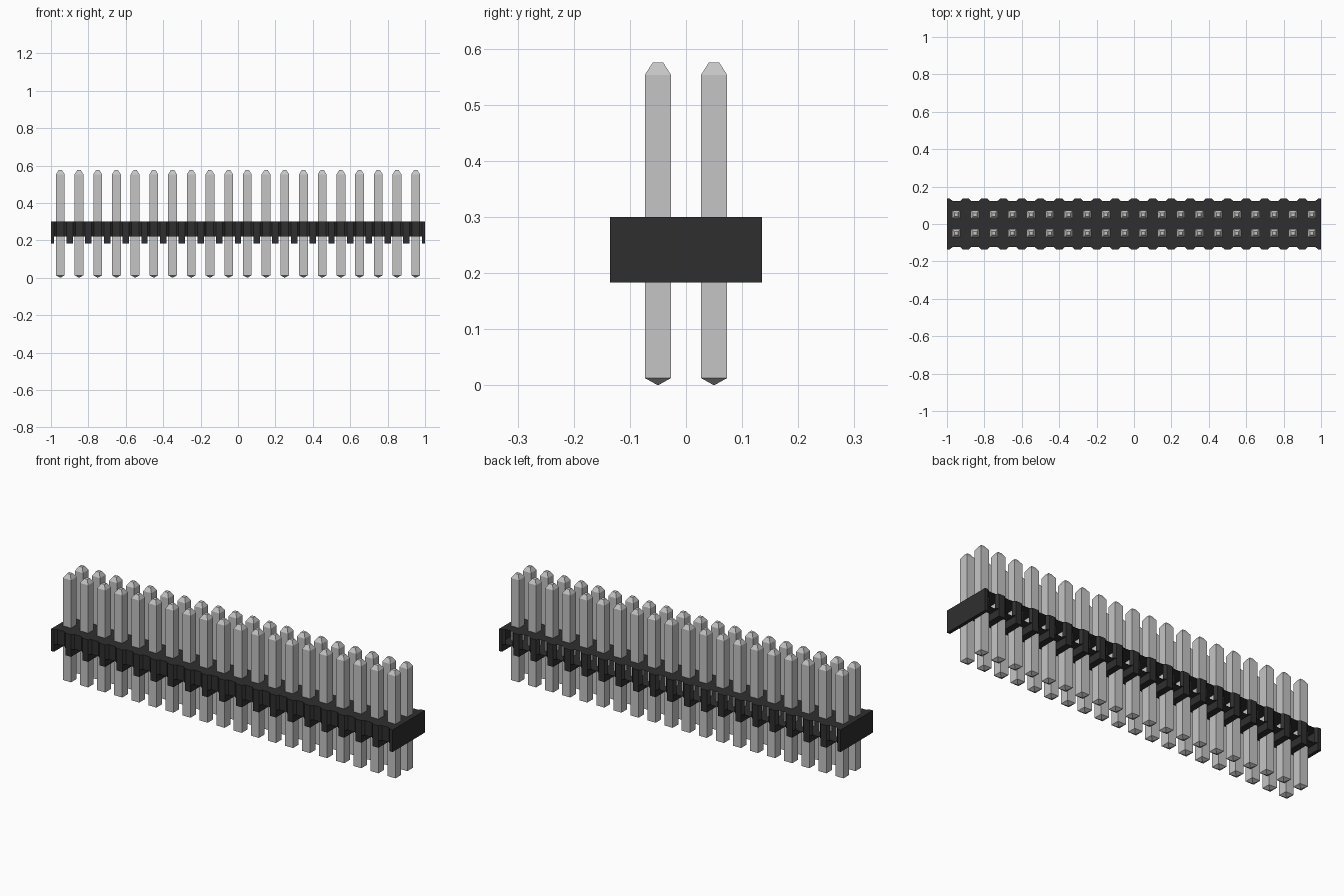
import bpy, bmesh

if "Cube" in bpy.data.objects:
    bpy.data.objects.remove(bpy.data.objects["Cube"])

COLUMNS, PITCH = 20, 0.1
HALF_Y = 0.135
Z_LOW, Z_MID, Z_TOP = 0.183, 0.222, 0.30
OPEN, FLOOR, DEPTH = 0.033, 0.02, 0.012   # side notch half widths and depth
COLUMN_X = [(i - (COLUMNS - 1) / 2) * PITCH for i in range(COLUMNS)]


def material(name, value):
    mat = bpy.data.materials.new(name)
    mat.use_nodes = True
    colour = (value, value, value, 1)
    mat.diffuse_color = colour
    mat.node_tree.nodes["Principled BSDF"].inputs["Base Color"].default_value = colour
    return mat


def finish(bm, name, mat):
    mesh = bpy.data.meshes.new(name)
    bm.to_mesh(mesh)
    bm.free()
    mesh.materials.append(mat)
    obj = bpy.data.objects.new(name, mesh)
    bpy.context.collection.objects.link(obj)
    return obj


def add_box(bm, x0, x1, y0, y1, z0, z1):
    verts = bmesh.ops.create_cube(bm, size=1)["verts"]
    for v in verts:
        v.co = (x1 if v.co.x > 0 else x0, y1 if v.co.y > 0 else y0,
                z1 if v.co.z > 0 else z0)


black = material("black plastic", 0.028)
metal = material("grey metal", 0.56)

# Housing slab: notched outline extruded upward
front = [(-1, -HALF_Y)]
for x in COLUMN_X:
    front += [(x - OPEN, -HALF_Y), (x - FLOOR, -HALF_Y + DEPTH),
              (x + FLOOR, -HALF_Y + DEPTH), (x + OPEN, -HALF_Y)]
front.append((1, -HALF_Y))
outline = front + [(-x, -y) for x, y in front]

bm = bmesh.new()
base = bm.faces.new([bm.verts.new((x, y, Z_MID)) for x, y in outline])
extruded = bmesh.ops.extrude_face_region(bm, geom=[base], use_keep_orig=True)["geom"]
for v in extruded:
    if isinstance(v, bmesh.types.BMVert):
        v.co.z = Z_TOP
bmesh.ops.recalc_face_normals(bm, faces=bm.faces)

# The notch floors on the back are open, showing the pins inside
back_floors = [f for f in bm.faces if f.normal.y > 0.99
               and f.calc_center_median().y < HALF_Y - DEPTH / 2]
bmesh.ops.delete(bm, geom=back_floors, context="FACES")
finish(bm, "housing", black)

# Ribs under the housing, between the pin columns
bm = bmesh.new()
rib = PITCH / 2 - OPEN
for i in range(COLUMNS + 1):
    x = -1 + i * PITCH
    add_box(bm, max(x - rib, -1), min(x + rib, 1), -HALF_Y, HALF_Y, Z_LOW, Z_MID)
finish(bm, "housing_ribs", black)

# Square pins with a blunt top and a pointed bottom
PIN_SECTIONS = [(0.013, 0.0235), (0.553, 0.0235), (0.575, 0.0095)]


def add_pin(bm, x, y):
    rings = []
    for z, r in PIN_SECTIONS:
        rings.append([bm.verts.new((x + sx * r, y + sy * r, z))
                      for sx, sy in ((-1, -1), (1, -1), (1, 1), (-1, 1))])
    tip = bm.verts.new((x, y, 0))
    for i in range(4):
        j = (i + 1) % 4
        bm.faces.new((tip, rings[0][j], rings[0][i]))
        for low, high in zip(rings, rings[1:]):
            bm.faces.new((low[i], low[j], high[j], high[i]))
    bm.faces.new(rings[-1])


for name, y in (("front_pins", -0.05), ("back_pins", 0.05)):
    bm = bmesh.new()
    for x in COLUMN_X:
        add_pin(bm, x, y)
    finish(bm, name, metal)
